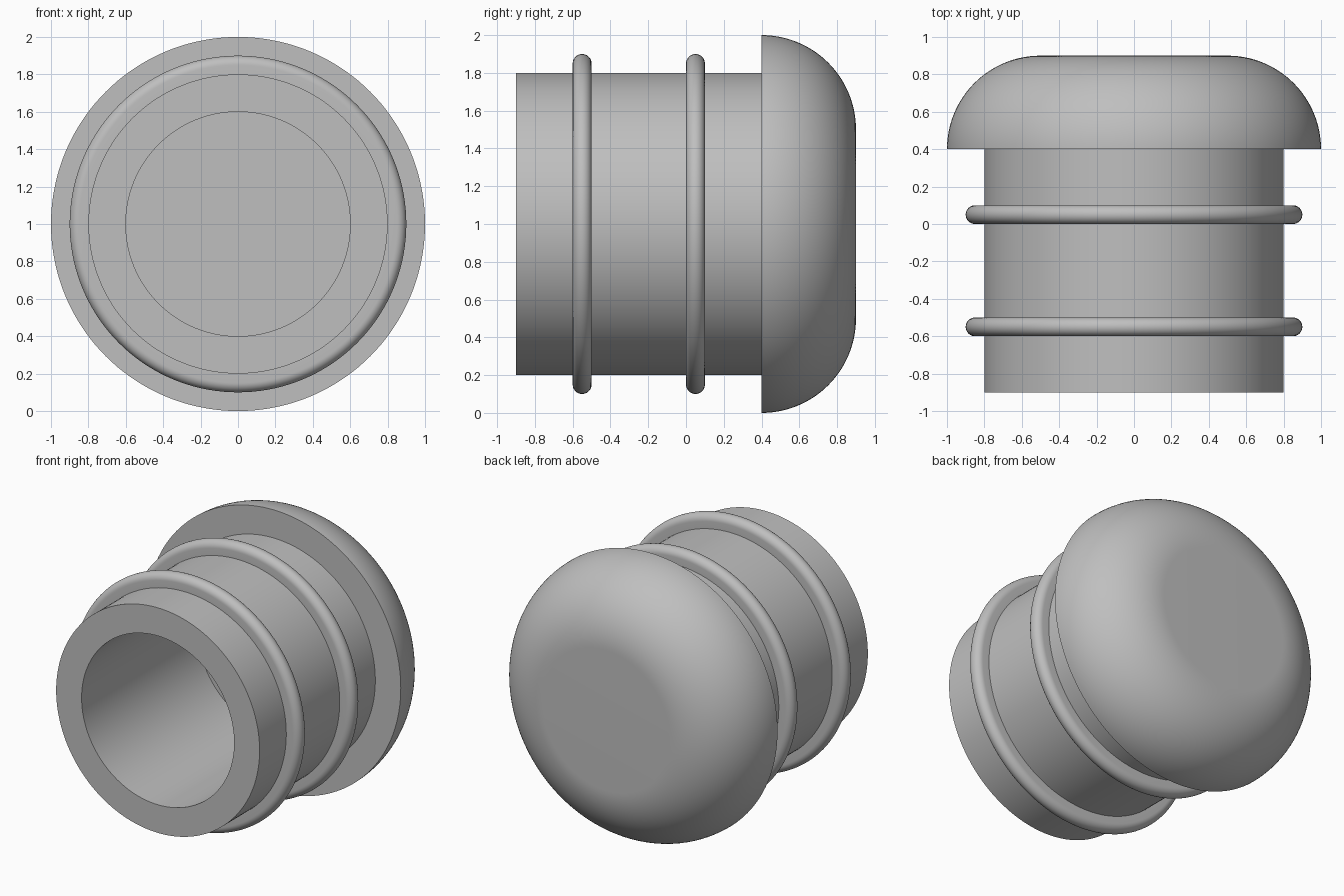
import bpy
import bmesh
from math import sin, cos, pi, radians

SEGMENTS = 144
AXIS_HEIGHT = 1.0

default_cube = bpy.data.objects.get("Cube")
if default_cube:
    bpy.data.objects.remove(default_cube, do_unlink=True)

# One plain grey for every part
grey = bpy.data.materials.new("plain_grey")
grey.use_nodes = True
colour = (0.52, 0.52, 0.52, 1)
grey.diffuse_color = colour
grey.node_tree.nodes["Principled BSDF"].inputs["Base Color"].default_value = colour


def arc(radius, y, size, start, end, steps):
    """Points (radius, y) along a circular arc, angles in degrees."""
    angles = [radians(start + (end - start) * i / steps) for i in range(steps + 1)]
    return [(radius + size * cos(a), y + size * sin(a)) for a in angles]


def lathe(name, profile, filled_ends=False):
    """Turn a (radius, y) profile around the horizontal y axis."""
    bm = bmesh.new()
    turns = [2 * pi * j / SEGMENTS for j in range(SEGMENTS)]
    rings = [[bm.verts.new((r * cos(t), y, AXIS_HEIGHT + r * sin(t))) for t in turns]
             for r, y in profile]
    for a, b in zip(rings, rings[1:]):
        for j in range(SEGMENTS):
            k = (j + 1) % SEGMENTS
            bm.faces.new((a[j], b[j], b[k], a[k]))
    if filled_ends:
        bm.faces.new(rings[0])
        bm.faces.new(rings[-1][::-1])
    mesh = bpy.data.meshes.new(name)
    bm.to_mesh(mesh)
    bm.free()
    mesh.materials.append(grey)
    obj = bpy.data.objects.new(name, mesh)
    bpy.context.collection.objects.link(obj)
    bpy.ops.object.select_all(action="DESELECT")
    obj.select_set(True)
    bpy.context.view_layer.objects.active = obj
    bpy.ops.object.shade_smooth_by_angle(angle=radians(30))
    return obj


# Hollow sleeve, open at the front, bored up to the cap
lathe("sleeve", [(0.6, 0.4), (0.6, -0.9), (0.8, -0.9), (0.8, 0.4)])

# Rounded cap with a flat flange in front and a flat back
lathe("rounded_cap", arc(0.5, 0.4, 0.5, 0, 90, 32), filled_ends=True)

# Two sealing ribs with flat sides and round outer edges
for name, y in (("front_rib", -0.55), ("rear_rib", 0.05)):
    edge = arc(0.85, y, 0.05, -90, 90, 18)
    lathe(name, [(0.8, y - 0.05)] + edge + [(0.8, y + 0.05)])
